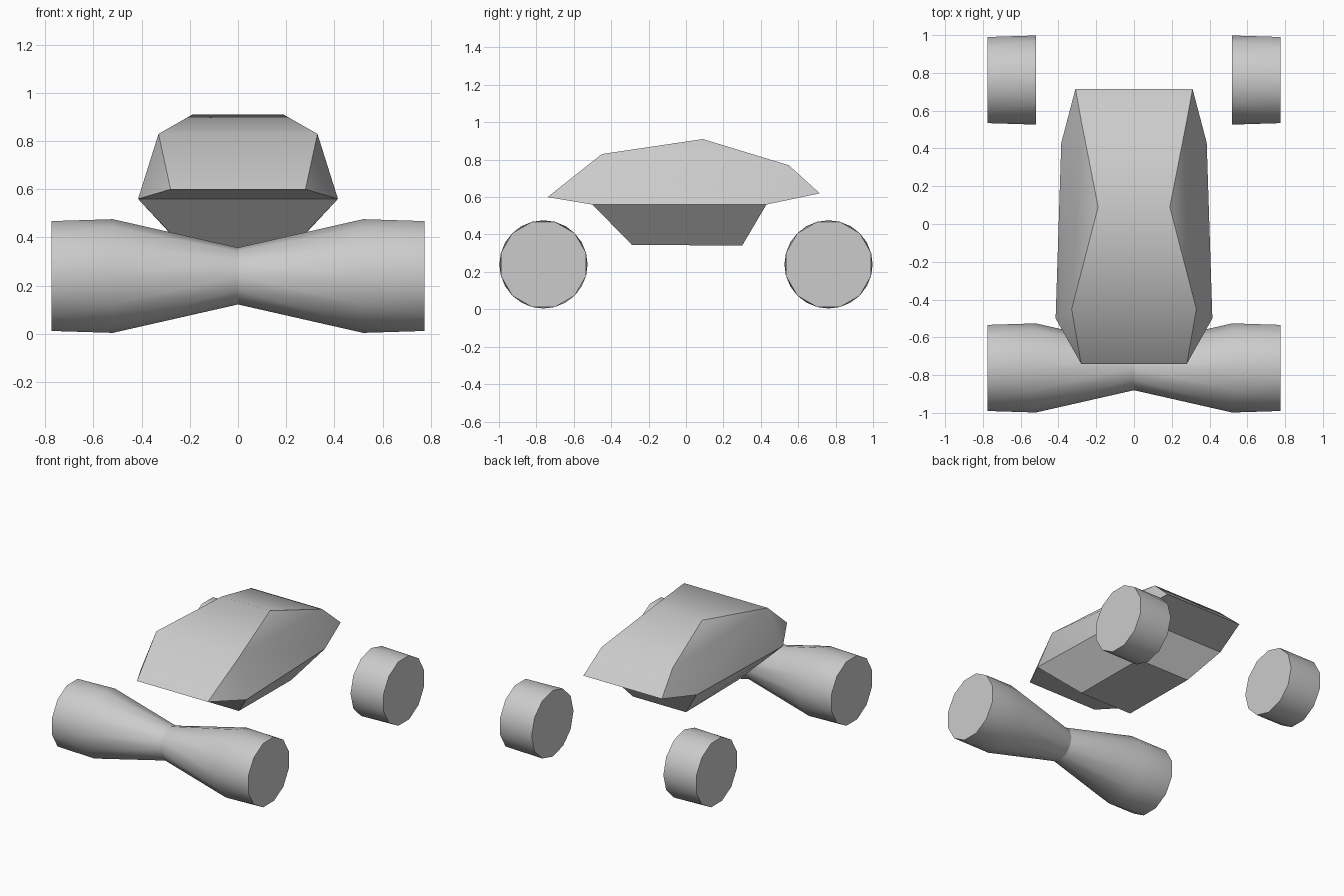
import bpy, bmesh, math
from mathutils import Vector

cube = bpy.data.objects.get("Cube")
if cube:
    bpy.data.objects.remove(cube)

grey = bpy.data.materials.new("plain grey")
grey.use_nodes = True
grey.diffuse_color = (0.6, 0.6, 0.6, 1)
grey.node_tree.nodes["Principled BSDF"].inputs["Base Color"].default_value = (0.6, 0.6, 0.6, 1)


def finish(name, bm, angle):
    bmesh.ops.recalc_face_normals(bm, faces=bm.faces)
    mesh = bpy.data.meshes.new(name)
    bm.to_mesh(mesh)
    bm.free()
    mesh.materials.append(grey)
    obj = bpy.data.objects.new(name, mesh)
    bpy.context.collection.objects.link(obj)
    bpy.ops.object.select_all(action='DESELECT')
    obj.select_set(True)
    bpy.context.view_layer.objects.active = obj
    bpy.ops.object.shade_smooth_by_angle(angle=math.radians(angle))


# Body: mirrored side points (half width, y, z) around the profile
profile = {
    "nose": (0.28, -0.74, 0.60), "hood": (0.33, -0.45, 0.83),
    "roof": (0.19, 0.09, 0.91), "rear": (0.28, 0.55, 0.77),
    "tail": (0.31, 0.715, 0.62), "back_hip": (0.385, 0.43, 0.56),
    "back_keel": (0.21, 0.30, 0.34), "front_keel": (0.21, -0.29, 0.345),
    "front_hip": (0.415, -0.50, 0.56),
}
sides = [("nose", "hood", "front_hip"), ("hood", "roof", "rear"),
         ("hood", "rear", "back_hip", "front_hip"), ("rear", "tail", "back_hip"),
         ("front_hip", "back_hip", "back_keel", "front_keel")]
bm = bmesh.new()
left = {k: bm.verts.new(p) for k, p in profile.items()}
right = {k: bm.verts.new((-p[0], p[1], p[2])) for k, p in profile.items()}
keys = list(profile)
for a, b in zip(keys, keys[1:] + keys[:1]):
    bm.faces.new((left[a], left[b], right[b], right[a]))
for face in sides:
    for half in (left, right):
        bm.faces.new([half[k] for k in face])
finish("body", bm, 36)

# Wheels: twelve-sided rings, the outer one turned by half a step
SIDES, RADIUS, HUB_Z, AXLE_Y = 12, 0.236, 0.24, 0.762
STEP = 2 * math.pi / SIDES


def ring(bm, x, y, radius, turn=0.0):
    return [bm.verts.new(Vector((x, y + radius * math.cos((i + turn) * STEP),
                                 HUB_Z + radius * math.sin((i + turn) * STEP))))
            for i in range(SIDES)]


def tread(bm, inner, outer):
    for i in range(SIDES):
        j = (i + 1) % SIDES
        bm.faces.new((inner[i], inner[j], outer[i]))
        bm.faces.new((inner[j], outer[j], outer[i]))
    bm.faces.new(outer)


for name, s in (("left", 1), ("right", -1)):
    bm = bmesh.new()
    inner = ring(bm, s * 0.52, AXLE_Y, RADIUS)
    tread(bm, inner, ring(bm, s * 0.775, AXLE_Y, RADIUS, 0.5))
    bm.faces.new(inner)
    finish("rear_wheel_" + name, bm, 40)

# Front axle: both wheels tapering into a shared narrow waist
bm = bmesh.new()
waist = ring(bm, 0, -AXLE_Y, RADIUS / 2)
for s in (1, -1):
    inner = ring(bm, s * 0.52, -AXLE_Y, RADIUS)
    tread(bm, inner, ring(bm, s * 0.775, -AXLE_Y, RADIUS, 0.5))
    for i in range(SIDES):
        j = (i + 1) % SIDES
        bm.faces.new((waist[i], waist[j], inner[j], inner[i]))
finish("front_wheels_and_axle", bm, 40)
for edge in bpy.context.object.data.edges:
    if all(abs(bpy.context.object.data.vertices[v].co.x) < 0.01 for v in edge.vertices):
        edge.use_edge_sharp = True
